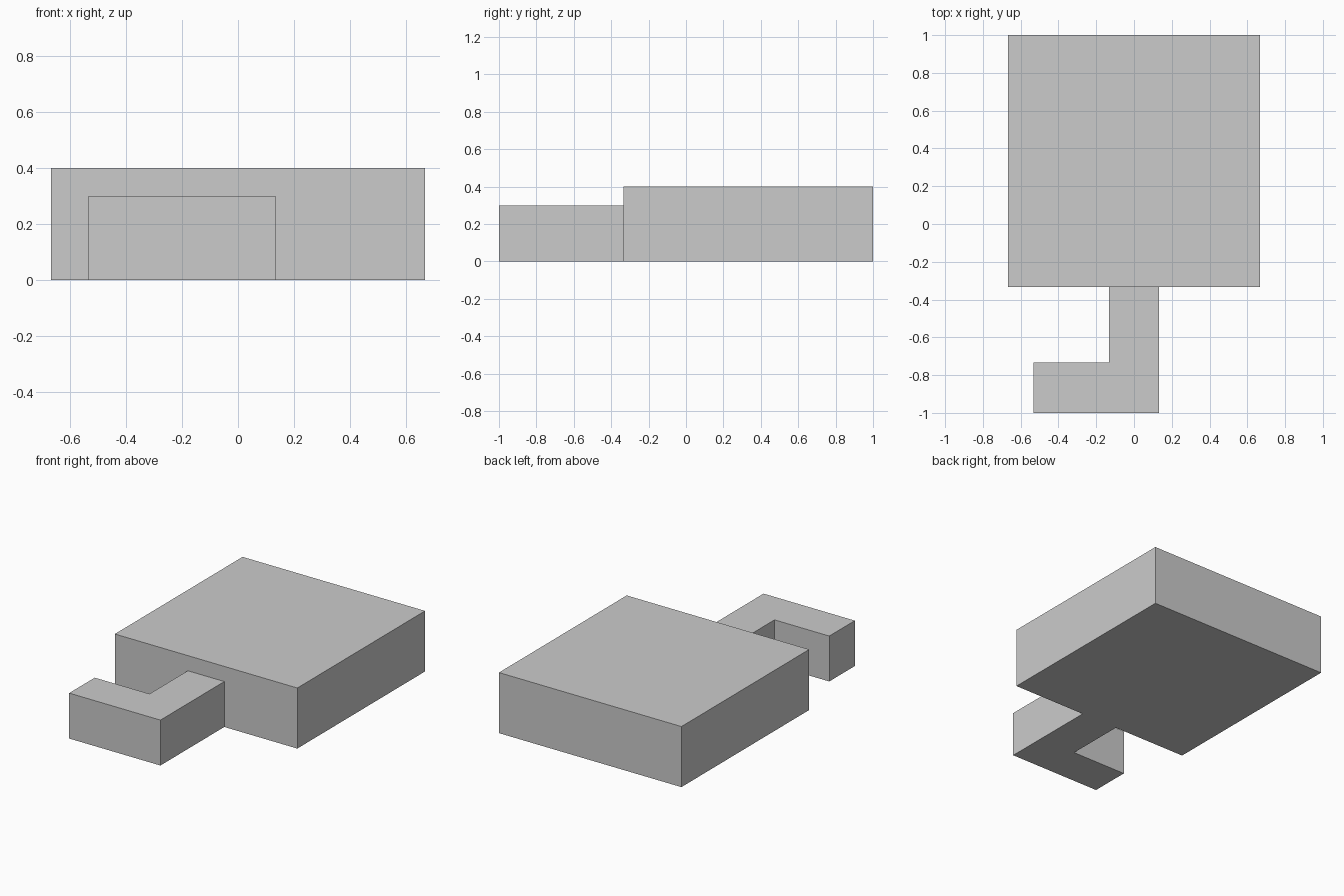
import bpy
import bmesh

if "Cube" in bpy.data.objects:
    bpy.data.objects.remove(bpy.data.objects["Cube"])


def extrude_profile(name, points, height):
    """Extrude a floor outline upwards from z = 0."""
    bm = bmesh.new()
    face = bm.faces.new([bm.verts.new((x, y, 0)) for x, y in points])
    bm.faces.ensure_lookup_table()
    top = bmesh.ops.extrude_face_region(bm, geom=[face], use_keep_orig=True)["geom"]
    verts = [g for g in top if isinstance(g, bmesh.types.BMVert)]
    bmesh.ops.translate(bm, verts=verts, vec=(0, 0, height))
    bmesh.ops.recalc_face_normals(bm, faces=bm.faces)
    mesh = bpy.data.meshes.new(name)
    bm.to_mesh(mesh)
    bm.free()
    obj = bpy.data.objects.new(name, mesh)
    bpy.context.collection.objects.link(obj)
    return obj


HALF = 2 / 3      # half width of the block
ARM = 0.4 / 3     # half width of the hook arm
FRONT = -1 / 3    # front face of the block

# Main square block
extrude_profile("main_block", [(-HALF, FRONT), (HALF, FRONT), (HALF, 1), (-HALF, 1)], 0.4)

# L-shaped hook in front: straight arm, then a foot turning to -x
foot_back = -1 + 2 * ARM
extrude_profile("front_hook", [
    (-4 * ARM, -1), (ARM, -1), (ARM, FRONT),
    (-ARM, FRONT), (-ARM, foot_back), (-4 * ARM, foot_back),
], 0.3)
